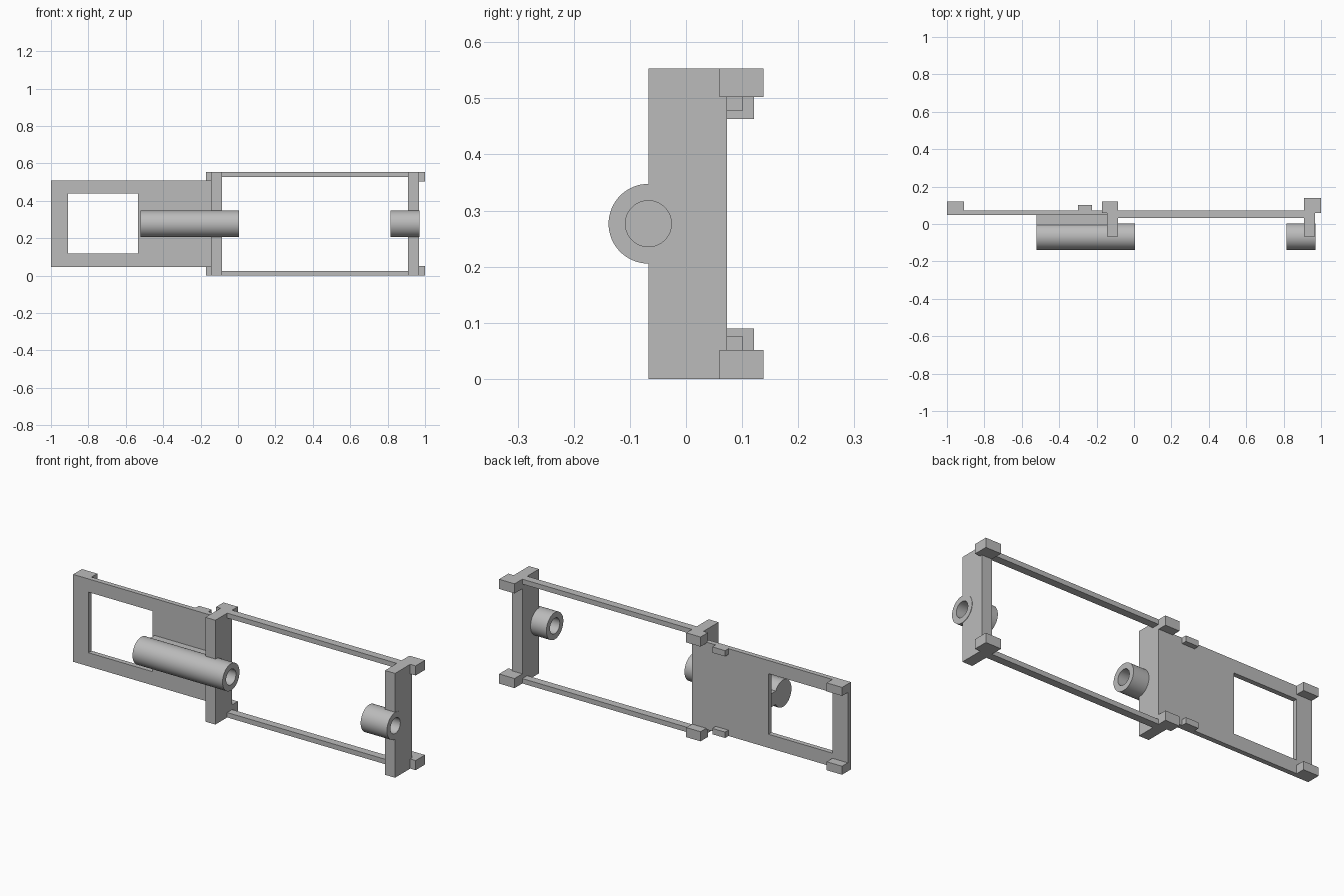
import bpy, bmesh, math
from mathutils import Matrix, Vector

if "Cube" in bpy.data.objects:
    bpy.data.objects.remove(bpy.data.objects["Cube"])

grey = bpy.data.materials.new("plain grey")
grey.use_nodes = True
grey.diffuse_color = (0.5, 0.5, 0.5, 1)
grey.node_tree.nodes["Principled BSDF"].inputs["Base Color"].default_value = (0.5, 0.5, 0.5, 1)

HEIGHT = 0.553
MID = HEIGHT / 2
AXIS_Y = -0.067          # tube axis, flush with the post fronts
BACK = 0.073             # shared back plane of plate, rails and posts
OUTER, BORE = 0.071, 0.041


def finish(name, bm):
    mesh = bpy.data.meshes.new(name)
    bmesh.ops.recalc_face_normals(bm, faces=bm.faces)
    bm.to_mesh(mesh)
    bm.free()
    mesh.materials.append(grey)
    obj = bpy.data.objects.new(name, mesh)
    bpy.context.collection.objects.link(obj)
    return obj


def box(name, x, y, z):
    """Box from three (low, high) ranges."""
    bm = bmesh.new()
    size = Vector((x[1] - x[0], y[1] - y[0], z[1] - z[0]))
    centre = Vector((sum(x), sum(y), sum(z))) / 2
    bmesh.ops.create_cube(bm, size=1, matrix=Matrix.Translation(centre) @ Matrix.Diagonal(size).to_4x4())
    return finish(name, bm)


def pair(name, x, y, z):
    """The same box at the top and mirrored at the bottom."""
    box("upper_" + name, x, y, z)
    box("lower_" + name, x, y, (HEIGHT - z[1], HEIGHT - z[0]))


def lathe(name, profile, closed):
    """Revolve (x, radius) points about the tube axis."""
    bm = bmesh.new()
    verts = [bm.verts.new((x, AXIS_Y, MID + r)) for x, r in profile]
    edges = [bm.edges.new(e) for e in zip(verts, verts[1:])]
    if closed:
        edges.append(bm.edges.new((verts[-1], verts[0])))
    bmesh.ops.spin(bm, geom=verts + edges, cent=(0, AXIS_Y, MID), axis=(1, 0, 0),
                   angle=math.tau, steps=64)
    bmesh.ops.remove_doubles(bm, verts=bm.verts, dist=1e-5)
    obj = finish(name, bm)
    bpy.ops.object.select_all(action='DESELECT')
    obj.select_set(True)
    bpy.context.view_layer.objects.active = obj
    bpy.ops.object.shade_smooth_by_angle(angle=math.radians(35))
    return obj


def cut(obj, cutter):
    mod = obj.modifiers.new("cut", 'BOOLEAN')
    mod.operation, mod.solver, mod.object = 'DIFFERENCE', 'EXACT', cutter
    bpy.context.view_layer.objects.active = obj
    bpy.ops.object.modifier_apply(modifier=mod.name)
    bpy.data.objects.remove(cutter)


# Back plate with its rectangular window
plate = box("window_plate", (-1, -0.1), (0.047, BACK), (0.045, 0.508))
cut(plate, box("window_cutter", (-0.91, -0.535), (0, 0.2), (0.117, 0.438)))

# Posts, drilled where the tubes pass through
for name, x in (("middle_post", (-0.144, -0.086)), ("end_post", (0.909, 0.968))):
    post = box(name, x, (AXIS_Y, BACK), (0, HEIGHT))
    drill = [(x[0] - 0.1, 0), (x[0] - 0.1, BORE), (x[1] + 0.1, BORE), (x[1] + 0.1, 0)]
    cut(post, lathe("drill_cutter", drill, False))

# Thin rails joining the posts
pair("rail", (-0.1, 0.92), (0.032, BACK), (0.527, HEIGHT))

# Clips behind the posts and tabs on the plate
pair("end_clip", (0.909, 1), (0.06, 0.138), (0.502, HEIGHT))
pair("middle_clip", (-0.17, -0.086), (0.06, 0.121), (0.502, HEIGHT))
pair("plate_end_tab", (-1, -0.91), (0.06, 0.121), (0.463, 0.508))
pair("plate_small_tab", (-0.3, -0.225), (0.06, 0.101), (0.477, 0.508))

# Long tube, closed at its far end, and the short open tube
lathe("long_tube", [(-0.522, 0), (-0.522, OUTER), (0.006, OUTER), (0.006, BORE),
                    (-0.48, BORE), (-0.48, 0)], False)
lathe("short_tube", [(0.816, OUTER), (0.97, OUTER), (0.97, BORE), (0.816, BORE)], True)

# Web tying the long tube to the plate
box("tube_web", (-0.522, -0.12), (-0.015, 0.06), (MID - 0.036, MID + 0.036))
